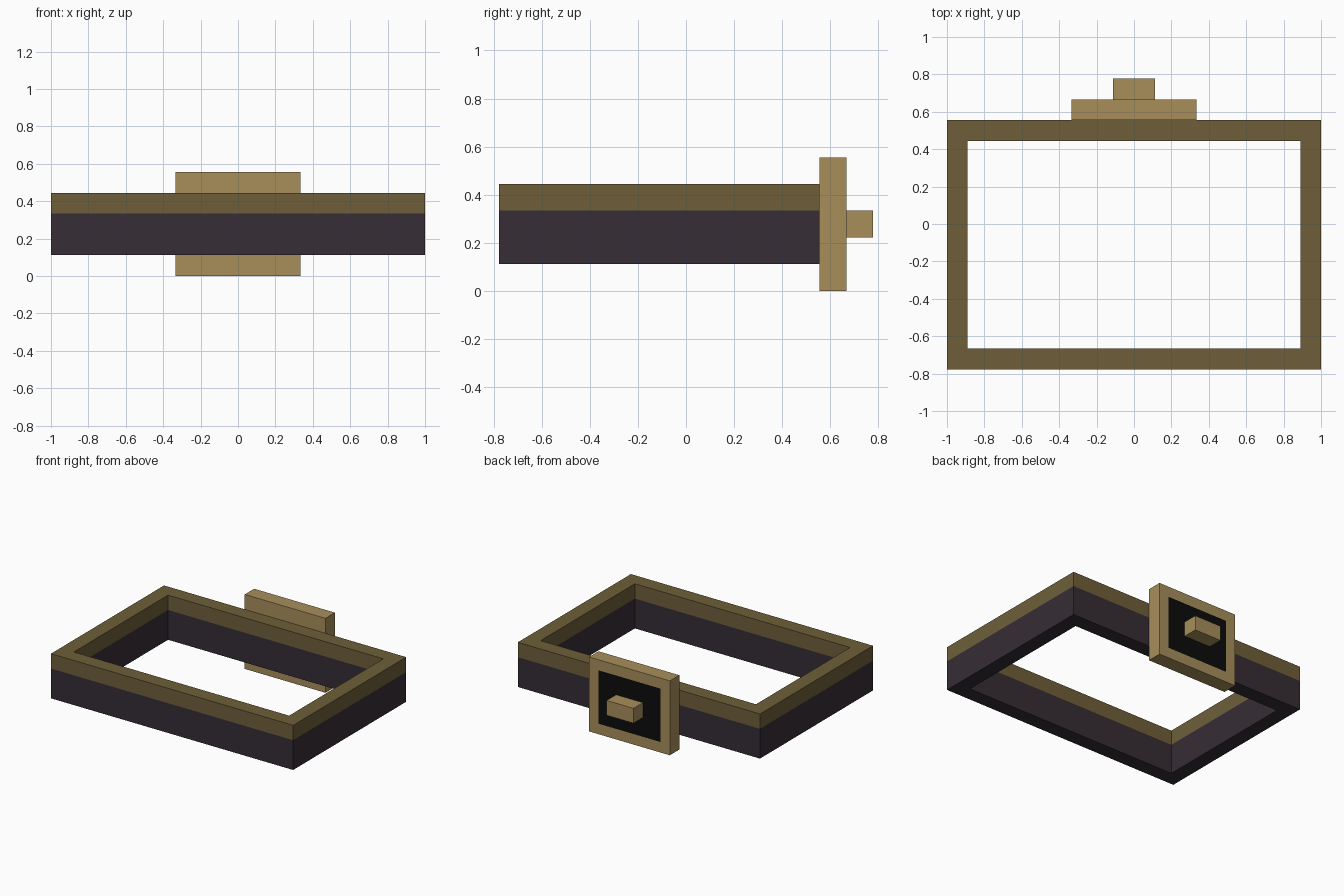
import bpy
import bmesh

U = 1 / 9  # module: strap thickness and every other step


def material(name, rgb):
    """Flat material from 0-255 sRGB values."""
    lin = [((c / 255 + 0.055) / 1.055) ** 2.4 if c > 10 else c / 255 / 12.92 for c in rgb]
    mat = bpy.data.materials.new(name)
    mat.use_nodes = True
    mat.diffuse_color = (*lin, 1)
    bsdf = mat.node_tree.nodes["Principled BSDF"]
    bsdf.inputs["Base Color"].default_value = (*lin, 1)
    bsdf.inputs["Roughness"].default_value = 0.9
    return mat


def finish(name, bm, *mats):
    bmesh.ops.recalc_face_normals(bm, faces=bm.faces)
    mesh = bpy.data.meshes.new(name)
    bm.to_mesh(mesh)
    bm.free()
    for mat in mats:
        mesh.materials.append(mat)
    obj = bpy.data.objects.new(name, mesh)
    bpy.context.collection.objects.link(obj)
    return obj


def box(lo, hi):
    """Box between two corners, in modules."""
    bm = bmesh.new()
    bmesh.ops.create_cube(bm, size=1)
    for v in bm.verts:
        v.co = [U * (a + (b - a) * (c + 0.5)) for a, b, c in zip(lo, hi, v.co)]
    return bm


cube = bpy.data.objects.get("Cube")
if cube:
    bpy.data.objects.remove(cube, do_unlink=True)

dark = material("dark leather", (54, 45, 53))
bronze = material("bronze trim", (111, 95, 58))
tan = material("tan buckle", (168, 143, 91))
black = material("black inset", (13, 12, 12))

# Rectangular strap: cross-section carried around four mitred corners
section = [(0, 1), (0, 3), (0, 4), (1, 4), (1, 3), (1, 1)]  # inset, height
bm = bmesh.new()
rings = []
for sx, sy in ((-1, -1), (1, -1), (1, 1), (-1, 1)):
    rings.append([bm.verts.new((U * sx * (9 - i), U * (sy * (6 - i) - 1), U * z))
                  for i, z in section])
n = len(section)
for k, ring in enumerate(rings):
    nxt = rings[(k + 1) % 4]
    for j in range(n):
        bm.faces.new((ring[j], nxt[j], nxt[(j + 1) % n], ring[(j + 1) % n]))
for f in bm.faces:
    f.material_index = int(f.calc_center_median().z > 3 * U)
finish("belt_strap", bm, dark, bronze)

# Buckle plate with a black centre on its outer face
bm = box((-3, 5, 0), (3, 6, 5))
bm.normal_update()
outer = [f for f in bm.faces if f.normal.y > 0.9]
bmesh.ops.inset_region(bm, faces=outer, thickness=U)
for f in outer:
    f.material_index = 1
finish("buckle_plate", bm, tan, black)

# Stud standing out of the buckle
finish("buckle_stud", box((-1, 6, 2), (1, 7, 3)), tan)
